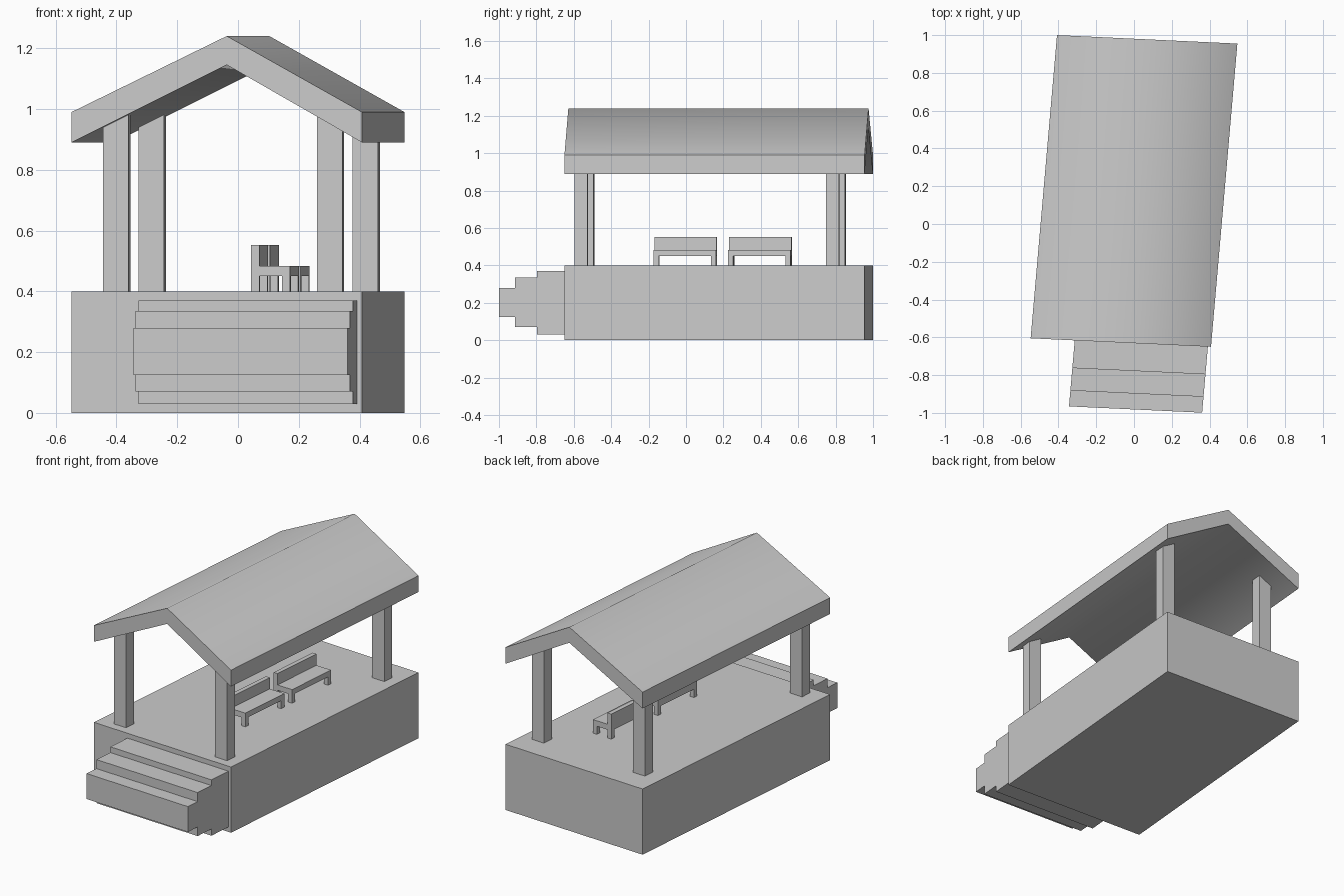
import bpy
import bmesh
import math
from mathutils import Matrix, Vector

cube = bpy.data.objects.get("Cube")
if cube:
    bpy.data.objects.remove(cube)

# The whole building is turned a little and slightly skewed on the ground
GROUND = Matrix(((1, 0.087, 0, 0), (-0.047, 1, 0, 0.175), (0, 0, 1, 0), (0, 0, 0, 1)))
HALF_W, HALF_L, FLOOR = 0.4775, 0.8025, 0.40

grey = bpy.data.materials.new("plain_grey")
grey.use_nodes = True
grey.diffuse_color = (0.6, 0.6, 0.6, 1)
grey.node_tree.nodes["Principled BSDF"].inputs["Base Color"].default_value = (0.6, 0.6, 0.6, 1)


def finish(name, bm):
    bmesh.ops.transform(bm, matrix=GROUND, verts=bm.verts)
    bmesh.ops.recalc_face_normals(bm, faces=bm.faces)
    mesh = bpy.data.meshes.new(name)
    bm.to_mesh(mesh)
    bm.free()
    mesh.materials.append(grey)
    obj = bpy.data.objects.new(name, mesh)
    bpy.context.collection.objects.link(obj)
    return obj


def add_box(bm, low, high):
    low, high = Vector(low), Vector(high)
    size = Matrix.Diagonal((*(high - low), 1))
    bmesh.ops.create_cube(bm, size=1, matrix=Matrix.Translation((low + high) / 2) @ size)


def box(name, low, high):
    bm = bmesh.new()
    add_box(bm, low, high)
    return finish(name, bm)


# Platform
box("platform", (-HALF_W, -HALF_L, 0), (HALF_W, HALF_L, FLOOR))

# Stepped blocks at the front, each one shorter than the last
for i, (front, bottom, top) in enumerate([(-0.949, 0.03, 0.37),
                                          (-1.068, 0.07, 0.335),
                                          (-1.152, 0.125, 0.28)]):
    box(f"step_{i + 1}", (-0.244, front, bottom), (0.461, -0.78, top))

# Four posts
for side, x in (("right", -0.337), ("left", 0.367)):
    for end, y in (("front", -0.717), ("back", 0.628)):
        box(f"{end}_{side}_post", (x - 0.042, y - 0.034, FLOOR), (x + 0.042, y + 0.034, 0.99))

# Gabled roof: a bent slab profile pushed along the building
profile = [(-HALF_W, 0.89), (0.033, 1.145), (HALF_W, 0.89),
           (HALF_W, 0.99), (0.033, 1.24), (-HALF_W, 0.99)]
bm = bmesh.new()
gable = bm.faces.new([bm.verts.new((x, -HALF_L, z)) for x, z in profile])
push = bmesh.ops.extrude_face_region(bm, geom=[gable], use_keep_orig=True)
moved = [v for v in push["geom"] if isinstance(v, bmesh.types.BMVert)]
bmesh.ops.translate(bm, verts=moved, vec=(0, 2 * HALF_L, 0))
roof = finish("roof", bm)
bpy.ops.object.select_all(action="DESELECT")
roof.select_set(True)
bpy.context.view_layer.objects.active = roof
bpy.ops.object.shade_smooth_by_angle(angle=math.radians(58))

# Two benches with a backrest on one long side
LENGTH, DEPTH, BAR = 0.334, 0.128, 0.027
for name, y in (("front_bench", -0.34), ("back_bench", 0.06)):
    x = 0.073
    bm = bmesh.new()
    add_box(bm, (x, y, 0.45), (x + DEPTH, y + LENGTH, 0.483))
    add_box(bm, (x, y, 0.483), (x + BAR, y + LENGTH, 0.552))
    for lx in (x, x + DEPTH - BAR):
        for ly in (y, y + LENGTH - BAR):
            add_box(bm, (lx, ly, FLOOR), (lx + BAR, ly + BAR, 0.45))
    finish(name, bm)
